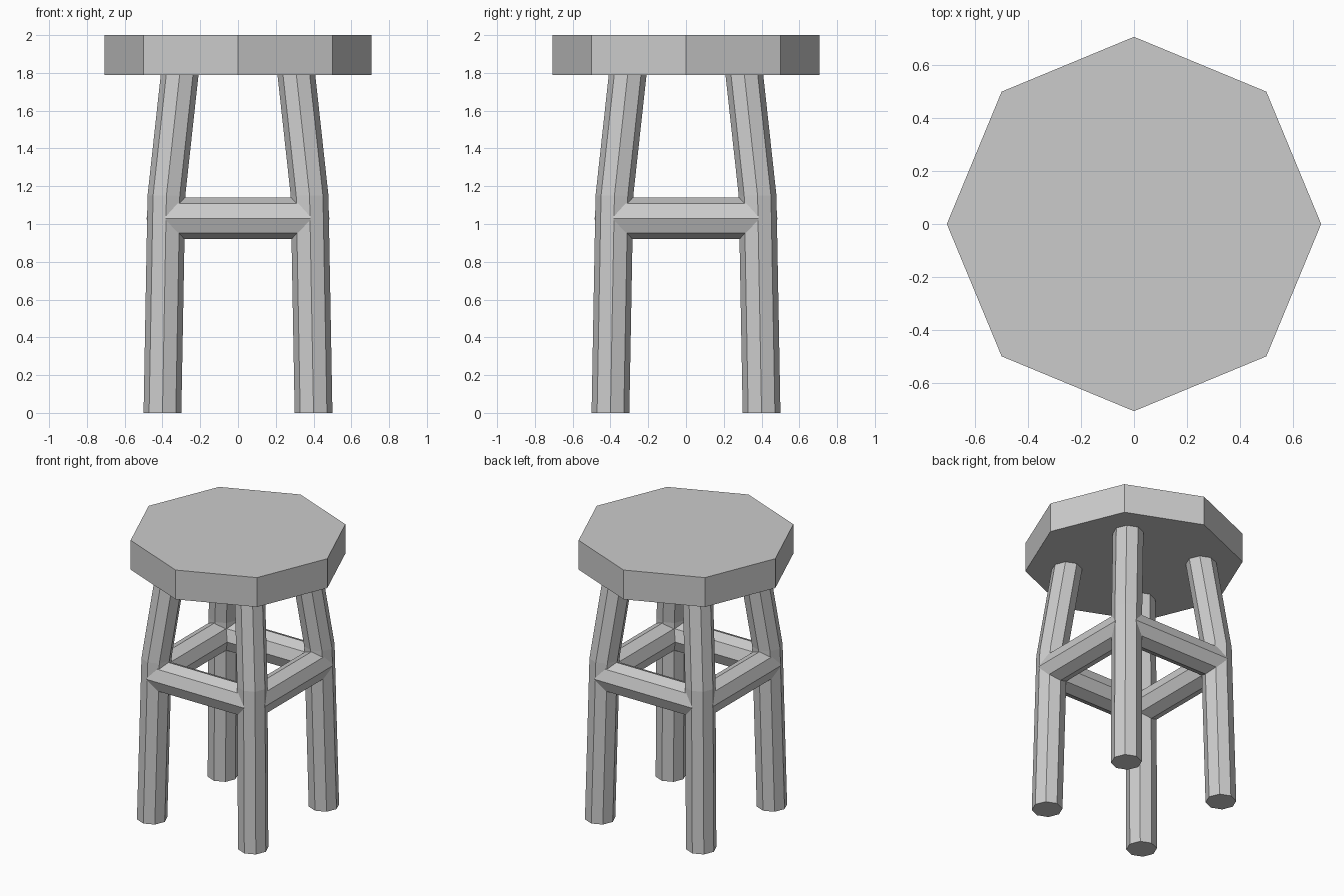
import bpy, bmesh
from math import cos, sin, pi

if "Cube" in bpy.data.objects:
    bpy.data.objects.remove(bpy.data.objects["Cube"])

SIDES = 8


def loft(name, rings):
    """Flat-shaded capped tube through rings of points."""
    bm = bmesh.new()
    loops = [[bm.verts.new(p) for p in ring] for ring in rings]
    for a, b in zip(loops, loops[1:]):
        for i in range(SIDES):
            j = (i + 1) % SIDES
            bm.faces.new((a[i], a[j], b[j], b[i]))
    bm.faces.new(loops[0][::-1])
    bm.faces.new(loops[-1])
    bmesh.ops.recalc_face_normals(bm, faces=bm.faces[:])
    mesh = bpy.data.meshes.new(name)
    bm.to_mesh(mesh)
    bm.free()
    obj = bpy.data.objects.new(name, mesh)
    bpy.context.collection.objects.link(obj)
    return obj


def octagon(ru, rv):
    return [(ru * cos(2 * pi * i / SIDES), rv * sin(2 * pi * i / SIDES))
            for i in range(SIDES)]


def flat_ring(cx, cy, z, r):
    return [(cx + u, cy + v, z) for u, v in octagon(r, r)]


# Octagonal seat
loft("seat", [flat_ring(0, 0, z, 0.707) for z in (1.79, 2.0)])

# Four legs, bent inwards above the stretchers: (offset from centre, height)
LEG_PATH = [(0.40, 0.0), (0.379, 1.15), (0.309, 1.79)]
for sx, x_side in ((-1, "left"), (1, "right")):
    for sy, y_side in ((-1, "front"), (1, "back")):
        loft(f"{y_side}_{x_side}_leg",
             [flat_ring(sx * d, sy * d, z, 0.10) for d, z in LEG_PATH])

# Four stretchers, meeting at the leg centres
SPAN, HEIGHT = 0.384, 1.03
for k, side in enumerate(("front", "right", "back", "left")):
    bar = loft(f"{side}_stretcher",
               [[(x, -SPAN + u, HEIGHT + v) for u, v in octagon(0.101, 0.11)]
                for x in (-SPAN, SPAN)])
    bar.rotation_euler.z = k * pi / 2
